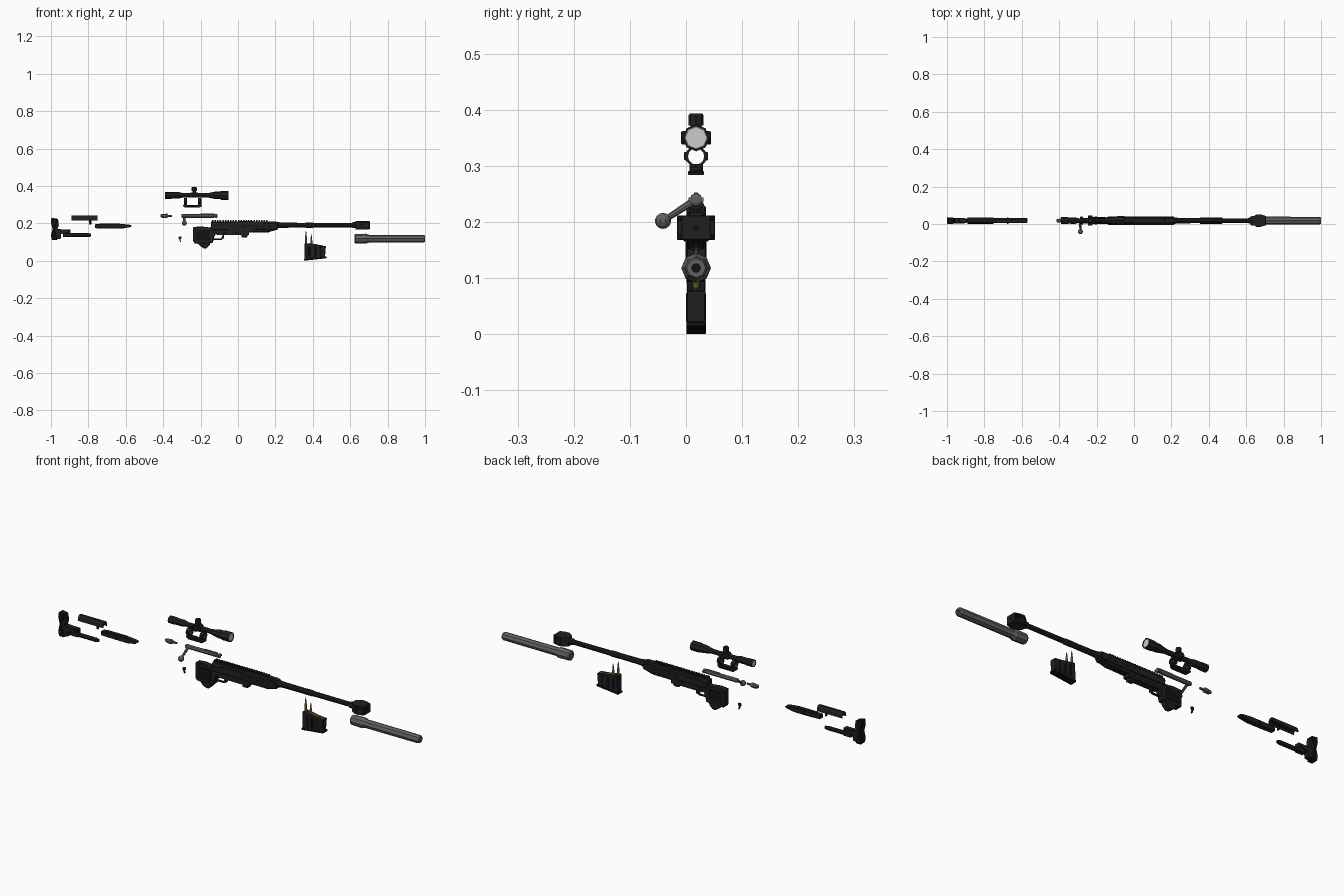
import bpy, bmesh, math
from mathutils import Vector

YC = 0.018  # centre plane of the whole assembly


def material(name, rgb):
    m = bpy.data.materials.new(name)
    m.diffuse_color = (*rgb, 1)
    return m


DARK = material("dark", (0.014, 0.014, 0.015))
BLACK = material("black", (0.006, 0.006, 0.007))
STEEL = material("steel", (0.12, 0.12, 0.12))
BRASS = material("brass", (0.33, 0.22, 0.05))
COPPER = material("copper", (0.30, 0.11, 0.04))
GLASS = material("glass", (0.55, 0.55, 0.55))


def finish(name, bm, mat, bevel=0):
    bmesh.ops.recalc_face_normals(bm, faces=bm.faces)
    me = bpy.data.meshes.new(name)
    bm.to_mesh(me)
    bm.free()
    ob = bpy.data.objects.new(name, me)
    bpy.context.collection.objects.link(ob)
    me.materials.append(mat)
    if bevel:
        b = ob.modifiers.new("bevel", 'BEVEL')
        b.width, b.segments, b.limit_method = bevel, 1, 'ANGLE'
    return ob


def prism(name, pts, lo, hi, axis='y', mat=DARK, bevel=0.0015):
    """Extrude an outline along an axis; y and x extents are relative to YC."""
    put = {'y': lambda p, t: (p[0], YC + t, p[1]),
           'z': lambda p, t: (p[0], YC + p[1], t),
           'x': lambda p, t: (t, YC + p[0], p[1])}[axis]
    bm = bmesh.new()
    a = [bm.verts.new(put(p, lo)) for p in pts]
    b = [bm.verts.new(put(p, hi)) for p in pts]
    bm.faces.new(a)
    bm.faces.new(b)
    n = len(pts)
    for i in range(n):
        j = (i + 1) % n
        bm.faces.new((a[i], a[j], b[j], b[i]))
    return finish(name, bm, mat, bevel)


def box(name, x0, x1, z0, z1, half, mat=DARK, bevel=0.001):
    return prism(name, [(x0, z0), (x1, z0), (x1, z1), (x0, z1)], -half, half, 'y', mat, bevel)


def lathe(name, prof, origin=(0, YC, 0), direction=(1, 0, 0), sides=8, mat=DARK, loop=False):
    """Revolve (distance, radius) pairs around a direction."""
    rot = Vector(direction).to_track_quat('Z', 'Y')
    o = Vector(origin)
    bm = bmesh.new()
    rings = [[bm.verts.new(o + rot @ Vector((r * math.cos(2 * math.pi * k / sides),
                                             r * math.sin(2 * math.pi * k / sides), d)))
              for k in range(sides)] for d, r in prof]
    pairs = list(zip(rings, rings[1:]))
    if loop:
        pairs.append((rings[-1], rings[0]))
    else:
        bm.faces.new(rings[0])
        bm.faces.new(rings[-1])
    for a, b in pairs:
        for k in range(sides):
            j = (k + 1) % sides
            bm.faces.new((a[k], a[j], b[j], b[k]))
    return finish(name, bm, mat)


# barrel
lathe("barrel", [(0.10, .017), (0.22, .017), (0.24, .0145), (0.36, .0135), (0.365, .0145),
                 (0.40, .0145), (0.405, .0125), (0.66, .0115)], (0, YC, .19), sides=10)

# muzzle brake: two flared plates joined by baffles, ports open at the sides
plan = [(.628, -.014), (.655, -.034), (.675, -.034), (.705, -.025),
        (.705, .025), (.675, .034), (.655, .034), (.628, .014)]
for n, z0, z1 in (("bottom", .168, .178), ("top", .203, .212)):
    prism("brake_plate_" + n, plan, z0, z1, 'z')
prism("brake_rear", plan[:2] + [(.662, -.034), (.662, .034)] + plan[-2:], .174, .206, 'z')
box("brake_front", .697, .705, .17, .21, .026)
box("brake_web", .66, .70, .176, .205, .006)
lathe("brake_collar", [(.61, .013), (.615, .016), (.64, .016)], (0, YC, .19))
lathe("brake_bore", [(.703, .006), (.7065, .006)], (0, YC, .19), mat=BLACK)

# receiver and chassis
lathe("receiver", [(-.145, .012), (-.145, .019), (.13, .019), (.14, .017)], (0, YC, .192))
prism("chassis", [(-.24, .18), (-.24, .105), (-.232, .092), (-.205, .09), (-.135, .095), (-.128, .125),
                  (-.118, .145), (.0, .150), (.17, .155), (.215, .168), (.215, .188), (.17, .192),
                  (-.13, .192), (-.15, .178), (-.2, .184)], -.017, .017, bevel=.003)
for s in (-1, 1):
    prism("side_panel", [(-.14, .165), (.205, .168), (.215, .18), (.205, .2), (-.08, .2), (-.14, .19)],
          s * .016, s * .0225)
    for i in range(5):
        box("side_slot", .02 + i * .035, .04 + i * .035, .18, .188, .0232, BLACK, 0)
    box("grip_panel", -.228, -.15, .108, .165, .0185, BLACK)
prism("handguard_top", [(-.0, .195), (.215, .195), (.215, .206), (.2, .21), (0, .212)], -.013, .013)

# top rail with cross slots
box("rail_base", -.14, .165, .205, .211, .009)
for i in range(22):
    box("rail_tooth", -.139 + i * .0138, -.131 + i * .0138, .211, .217, .0105, bevel=0)

# pistol grip
prism("pistol_grip", [(-.225, .1), (-.145, .1), (-.152, .082), (-.168, .066), (-.182, .066),
                      (-.2, .076), (-.212, .088)], -.015, .015, bevel=.003)

# trigger guard
prism("trigger_guard", [(-.135, .112), (-.085, .112), (-.072, .15), (-.078, .15), (-.09, .118),
                        (-.135, .118)], -.006, .006)
box("magazine_catch", -.082, -.074, .118, .15, .008)
box("magazine_well", -.115, .06, .138, .155, .0165)
prism("front_lug", [(.02, .145), (.02, .125), (.048, .125), (.056, .145)], -.012, .012)
box("lower_rail", .075, .165, .15, .158, .010)

# suppressor
lathe("suppressor", [(.64, .010), (.622, .010), (.622, .021), (.627, .025), (.685, .0265), (.70, .021),
                     (.99, .0205), (1.0, .017), (1.0, .008), (.985, .008)],
      (0, YC, .118), mat=STEEL)
lathe("suppressor_bore", [(.984, .0081), (.988, .0081)], (0, YC, .118), mat=BLACK)

# magazine with side ribs
prism("magazine", [(.355, .008), (.465, 0.02), (.47, .078), (.43, .082), (.357, .094)],
      -.0165, .0165, mat=DARK)
prism("magazine_floor", [(.352, .0), (.472, .013), (.472, .023), (.352, .01)], -.0175, .0175, mat=BLACK)
for i in range(3):
    x = .375 + i * .03
    prism("magazine_rib", [(x, .022), (x + .012, .023), (x + .012, .072), (x, .074)], -.018, .018, mat=BLACK)


# cartridges
def cartridge(name, base, direction, s=1.0):
    lathe(name + "_case", [(0, .0055), (.003 * s, .0062), (.042 * s, .0055), (.047 * s, .0036),
                           (.054 * s, .0036)], base, direction, mat=BRASS)
    lathe(name + "_bullet", [(.054 * s, .0034), (.062 * s, .0031), (.076 * s, .0005)], base, direction, mat=COPPER)


cartridge("cartridge_tall", (.363, YC, .084), (0, 0, 1))
cartridge("cartridge_short", (.392, YC, .066), (0, 0, 1))
cartridge("cartridge_loaded", (.377, YC, .088), (1, 0, -.12), 1.15)

# telescopic sight
SZ = .35
lathe("sight_body", [(-.385, .015), (-.39, .016), (-.39, .0185), (-.355, .0185), (-.35, .0165),
                     (-.315, .017), (-.295, .012), (-.16, .012), (-.115, .021), (-.095, .021),
                     (-.09, .024), (-.05, .024), (-.05, .021), (-.056, .021)], (0, YC, SZ))
lathe("front_lens", [(-.055, .0209), (-.052, .0195)], (0, YC, SZ), mat=GLASS)
lathe("rear_lens", [(-.389, .015), (-.384, .015)], (0, YC, SZ), mat=GLASS)
box("sight_saddle", -.255, -.212, .337, .364, .0135)
turret = [(0, .010), (.022, .010), (.022, .0135), (.040, .0135), (.0435, .011)]
for n, d in (("top", (0, 0, 1)), ("left", (0, 1, 0)), ("right", (0, -1, 0))):
    prof = turret if n == "top" else [(a * .62, r * .9) for a, r in turret]
    lathe("turret_" + n, prof, (-.234, YC, SZ), d)

# sight mount: two rings on a base
for x in (-.29, -.214):
    lathe("mount_ring", [(x, .0145), (x, .019), (x + .018, .019), (x + .018, .0145)],
          (0, YC, .317), sides=12, loop=True)
    box("mount_foot", x, x + .018, .288, .303, .012)
    for s in (-1, 1):
        prism("ring_clamp", [(x + .002, .31), (x + .016, .31), (x + .016, .325), (x + .002, .325)],
              s * .0155, s * .0215)
box("mount_base", -.294, -.194, .291, .299, .011)
box("mount_clamp", -.285, -.203, .284, .291, .014)

# bolt with handle and knob
BZ = .24
lathe("bolt_body", [(-.302, .008), (-.298, .0105), (-.13, .0105), (-.128, .008), (-.122, .008),
                    (-.121, .011), (-.112, .011), (-.11, .006)], (0, YC, BZ), mat=STEEL)
tip = Vector((-.287, -.041, .202))
root = Vector((-.287, YC, BZ))
lathe("bolt_handle", [(0, .007), ((tip - root).length, .005)], root, tip - root, mat=STEEL)
bm = bmesh.new()
bmesh.ops.create_uvsphere(bm, u_segments=10, v_segments=7, radius=.0142)
bmesh.ops.translate(bm, verts=bm.verts, vec=tip)
finish("bolt_knob", bm, STEEL)
for s in (-1, 1):
    prism("bolt_lug", [(-.122, .236), (-.111, .236), (-.111, .244), (-.122, .244)],
          s * .008, s * .0135, mat=STEEL, bevel=0)
box("extractor", -.2, -.125, .246, .2525, .004, STEEL)

# bolt shroud
lathe("bolt_shroud", [(-.415, .005), (-.41, .009), (-.385, .0115), (-.378, .0115), (-.376, .006),
                      (-.352, .005)], (0, YC, BZ), mat=STEEL)
box("shroud_latch", -.405, -.38, .228, .236, .004, STEEL)

# trigger
prism("trigger", [(-.316, .13), (-.303, .13), (-.303, .12), (-.309, .114), (-.305, .102),
                  (-.309, .1), (-.314, .113), (-.318, .12)], -.004, .004, bevel=0)

# rear stock rail
prism("stock_arm", [(-.765, .196), (-.765, .174), (-.7, .172), (-.62, .172), (-.575, .18),
                    (-.568, .186), (-.575, .192), (-.62, .197)], -.013, .013, bevel=.003)
box("stock_arm_top", -.74, -.63, .194, .200, .008)
box("stock_stud", -.68, -.67, .18, .188, .018)

# cheek rest: arched shell on a post
prism("cheek_rest", [(-.017, .215), (-.014, .232), (-.007, .241), (.007, .241), (.014, .232), (.017, .215),
                     (.013, .215), (.010, .228), (-.010, .228), (-.013, .215)], -.89, -.75, 'x', bevel=0)
box("cheek_plate", -.875, -.765, .222, .23, .011)
lathe("cheek_post", [(.195, .0055), (.225, .0055)], (-.79, YC, 0), (0, 0, 1))

# butt with pad and adjusting tube
prism("butt_plate", [(-.985, .226), (-.962, .222), (-.958, .19), (-.965, .17), (-.94, .168), (-.908, .166),
                     (-.905, .146), (-.945, .144), (-.948, .118), (-.985, .112)], -.014, .014, bevel=.002)
prism("butt_pad", [(-.998, .23), (-.964, .224), (-.97, .205), (-.98, .17), (-.972, .135), (-.965, .11),
                   (-.995, .11), (-1.0, .135), (-.992, .17), (-1.0, .205)], -.0175, .0175, mat=BLACK, bevel=.003)
lathe("butt_tube", [(-.93, .0105), (-.8, .0105), (-.785, .007)], (0, YC, .137))
box("butt_block", -.935, -.895, .128, .168, .012)
